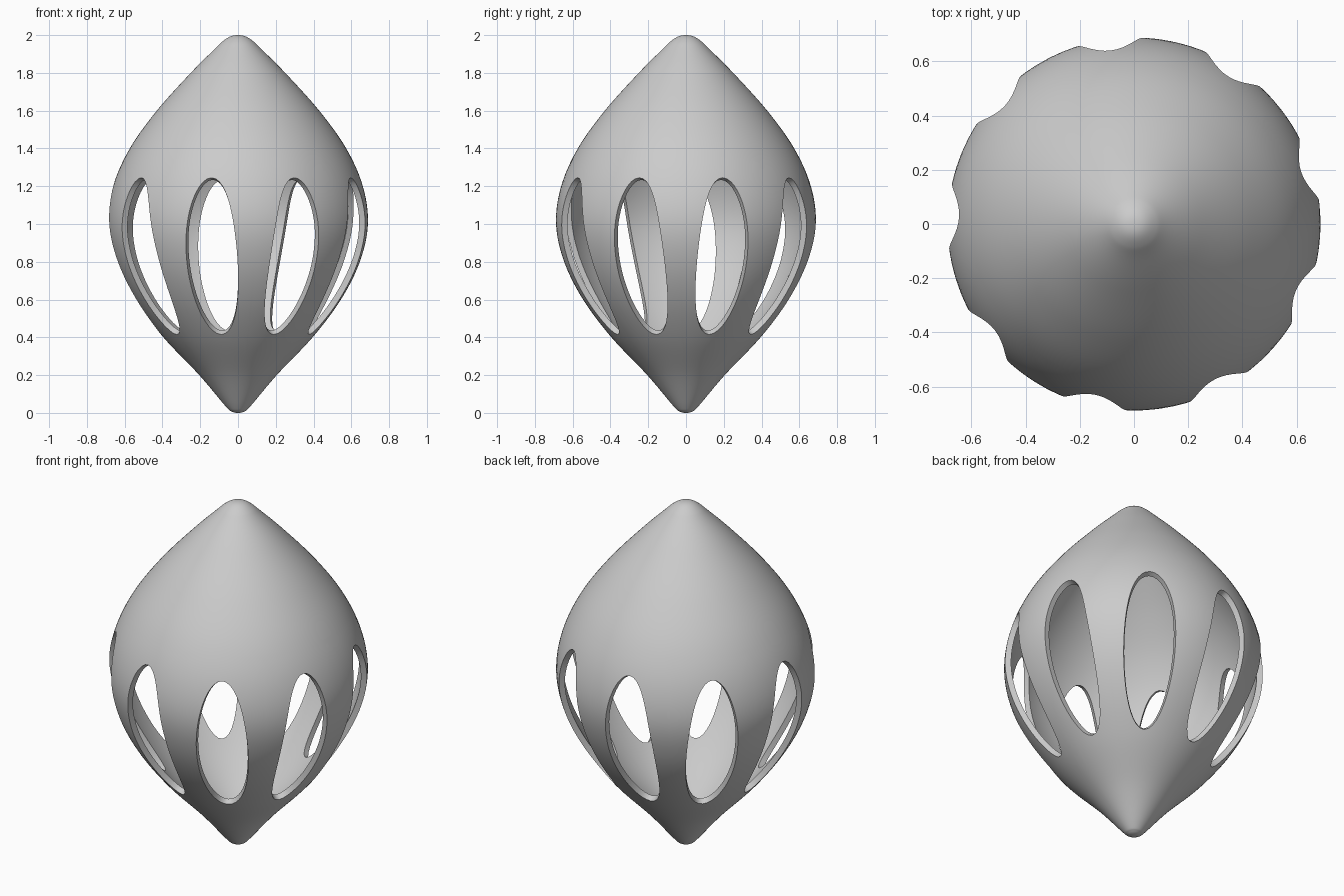
import bpy, bmesh, math

if "Cube" in bpy.data.objects:
    bpy.data.objects.remove(bpy.data.objects["Cube"])

# Lathe profile (radius, height), bottom tip to top tip
PROFILE = [(0, 0), (0.035, 0.008), (0.07, 0.04), (0.205, 0.2), (0.395, 0.4), (0.545, 0.6),
           (0.645, 0.8), (0.688, 1.0), (0.661, 1.2), (0.573, 1.4), (0.43, 1.6),
           (0.25, 1.8), (0.125, 1.925), (0.08, 1.968), (0.04, 1.993), (0, 2.0)]
SLOTS, PHASE, THICK = 9, math.radians(17.5), 0.032
SLOT_Z, SLOT_H, SLOT_W = 0.83, 0.415, 0.138      # slot centre, half height, half width
BAND_LO, BAND_HI = 0.3, 1.36                     # band that holds the slots
NA, NZ, NS = 12, 28, 8                           # divisions: sector, band height, slot rings


def smooth_profile(pts, n=8):
    """Catmull-Rom curve through the profile, mirrored across the axis at the tips."""
    p = [(-pts[1][0], pts[1][1])] + pts + [(-pts[-2][0], pts[-2][1])]
    out = []
    for i in range(1, len(p) - 2):
        for k in range(n):
            t = k / n
            out.append(tuple(0.5 * (2 * b + (c - a) * t + (2 * a - 5 * b + 4 * c - d) * t * t
                                    + (3 * b - a - 3 * c + d) * t ** 3)
                             for a, b, c, d in zip(p[i - 1], p[i], p[i + 1], p[i + 2])))
    return out + [pts[-1]]


CURVE = smooth_profile(PROFILE)


def radius(z):
    for (r0, z0), (r1, z1) in zip(CURVE, CURVE[1:]):
        if z0 <= z <= z1 and z1 > z0:
            return r0 + (r1 - r0) * (z - z0) / (z1 - z0)
    return 0.0


bm = bmesh.new()


def vert(ang, r, z):
    return bm.verts.new((r * math.cos(ang), r * math.sin(ang), z))


# Closed caps above and below the slotted band
half = math.pi / SLOTS
total = SLOTS * NA


def cap(samples, tip_z):
    rings = [[vert(PHASE - half + 2 * half * j / NA, r, z) for j in range(total)]
             for r, z in samples]
    for a, b in zip(rings, rings[1:]):
        for j in range(total):
            k = (j + 1) % total
            bm.faces.new((a[j], a[k], b[k], b[j]))
    tip = bm.verts.new((0, 0, tip_z))
    for j in range(total):
        bm.faces.new((rings[-1][j], rings[-1][(j + 1) % total], tip))


cap([(radius(BAND_HI), BAND_HI)] + [(r, z) for r, z in CURVE[:-1] if z > BAND_HI + 0.01], 2.0)
cap([(radius(BAND_LO), BAND_LO)] + [(r, z) for r, z in CURVE[::-1] if 1e-5 < z < BAND_LO - 0.01], 0.0)

# Slotted band: each sector blends from a rectangle to an oval opening
border = ([(-1 + 2 * i / NA, -1) for i in range(NA)] + [(1, -1 + 2 * i / NZ) for i in range(NZ)]
          + [(1 - 2 * i / NA, 1) for i in range(NA)] + [(-1, 1 - 2 * i / NZ) for i in range(NZ)])
for s in range(SLOTS):
    centre = PHASE + 2 * half * s
    rings = []
    for k in range(NS + 1):
        f = k / NS
        ring = []
        for u, v in border:
            z0 = BAND_LO + (BAND_HI - BAND_LO) * (v + 1) / 2
            t = math.atan2(v, u)
            z1 = SLOT_Z + SLOT_H * math.sin(t)
            a1 = math.asin(SLOT_W * math.cos(t) / radius(z1))
            z = z0 + (z1 - z0) * f
            ring.append(vert(centre + u * half * (1 - f) + a1 * f, radius(z), z))
        rings.append(ring)
    for a, b in zip(rings, rings[1:]):
        for j in range(len(border)):
            k = (j + 1) % len(border)
            bm.faces.new((a[j], a[k], b[k], b[j]))

bmesh.ops.remove_doubles(bm, verts=bm.verts[:], dist=1e-4)
bmesh.ops.recalc_face_normals(bm, faces=bm.faces[:])
top = max(bm.faces, key=lambda f: f.calc_center_median().z)
if top.normal.z < 0:
    bmesh.ops.reverse_faces(bm, faces=bm.faces[:])

# Shell object with inward wall thickness
mesh = bpy.data.meshes.new("slotted_shell")
bm.to_mesh(mesh)
bm.free()
shell = bpy.data.objects.new("slotted_shell", mesh)
bpy.context.collection.objects.link(shell)
bpy.context.view_layer.objects.active = shell
shell.select_set(True)
mod = shell.modifiers.new("wall", 'SOLIDIFY')
mod.thickness = THICK
mod.offset = -1
bpy.ops.object.modifier_apply(modifier=mod.name)
bpy.ops.object.shade_smooth_by_angle(angle=math.radians(40))
